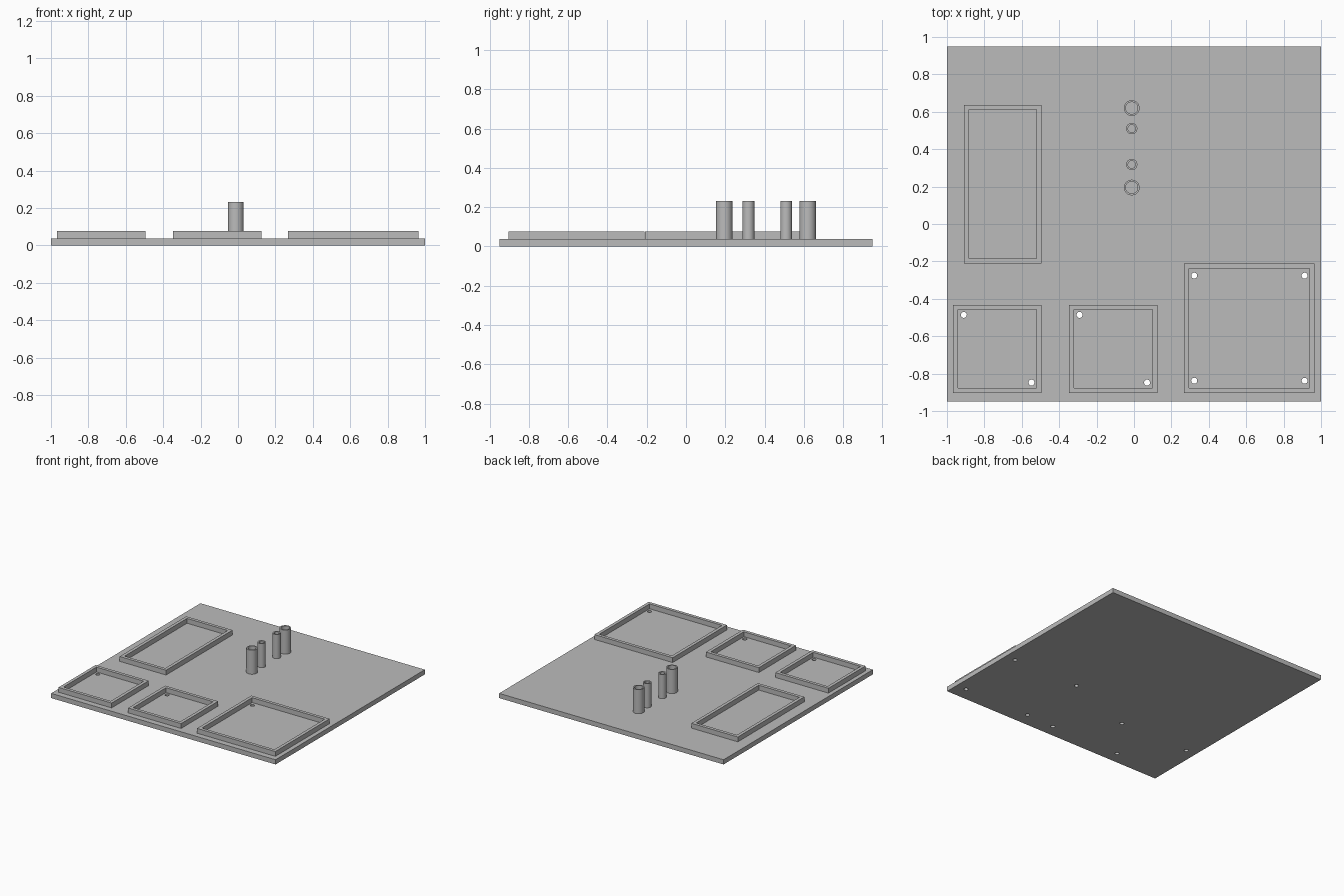
import bpy
import bmesh
from math import cos, sin, tau, radians

cube = bpy.data.objects.get("Cube")
if cube:
    bpy.data.objects.remove(cube)

grey = bpy.data.materials.new("plain grey")
grey.use_nodes = True
colour = (0.5, 0.5, 0.5, 1)
grey.diffuse_color = colour
grey.node_tree.nodes["Principled BSDF"].inputs["Base Color"].default_value = colour

PLATE_TOP, FRAME_TOP, TUBE_TOP = 0.038, 0.077, 0.232
WALL = 0.026


def rect(x0, x1, y0, y1):
    return [(x0, y0), (x1, y0), (x1, y1), (x0, y1)]


def circle(x, y, r, n=32):
    return [(x + r * cos(tau * i / n), y + r * sin(tau * i / n)) for i in range(n)]


def extrude_profile(name, loops, z0, z1):
    """Fill the first loop, leave the others open as holes, and extrude upward."""
    bm = bmesh.new()
    edges = []
    for loop in loops:
        verts = [bm.verts.new((x, y, z0)) for x, y in loop]
        edges += [bm.edges.new((v, verts[i - 1])) for i, v in enumerate(verts)]
    bmesh.ops.triangle_fill(bm, edges=edges, use_beauty=True)
    ext = bmesh.ops.extrude_face_region(bm, geom=bm.faces[:], use_keep_orig=True)
    top = [g for g in ext["geom"] if isinstance(g, bmesh.types.BMVert)]
    bmesh.ops.translate(bm, verts=top, vec=(0, 0, z1 - z0))
    bmesh.ops.recalc_face_normals(bm, faces=bm.faces[:])
    mesh = bpy.data.meshes.new(name)
    bm.to_mesh(mesh)
    bm.free()
    mesh.materials.append(grey)
    obj = bpy.data.objects.new(name, mesh)
    bpy.context.collection.objects.link(obj)
    bpy.ops.object.select_all(action="DESELECT")
    obj.select_set(True)
    bpy.context.view_layer.objects.active = obj
    bpy.ops.object.shade_smooth_by_angle(angle=radians(30))
    return obj


# Base plate with screw holes
screws = [(-0.91, -0.486), (-0.548, -0.848), (-0.291, -0.486), (0.07, -0.848)]
screws += [(x, y) for x in (0.322, 0.912) for y in (-0.276, -0.838)]
extrude_profile("base_plate",
                [rect(-1, 1, -0.95, 0.95)] + [circle(x, y, 0.016, 24) for x, y in screws],
                0, PLATE_TOP)

# Raised rectangular frames
frames = {
    "long_frame": (-0.908, -0.494, -0.21, 0.637),
    "right_small_frame": (-0.967, -0.494, -0.903, -0.432),
    "middle_small_frame": (-0.347, 0.125, -0.903, -0.432),
    "large_frame": (0.267, 0.965, -0.903, -0.212),
}
for name, (x0, x1, y0, y1) in frames.items():
    inner = rect(x0 + WALL, x1 - WALL, y0 + WALL, y1 - WALL)
    extrude_profile(name, [rect(x0, x1, y0, y1), inner], PLATE_TOP, FRAME_TOP)

# Row of upright hollow tubes: y, outer radius, inner radius
tubes = {
    "front_wide_tube": (0.195, 0.042, 0.032),
    "front_narrow_tube": (0.318, 0.030, 0.020),
    "back_narrow_tube": (0.51, 0.030, 0.020),
    "back_wide_tube": (0.62, 0.042, 0.032),
}
for name, (y, outer, inner) in tubes.items():
    extrude_profile(name, [circle(-0.012, y, outer), circle(-0.012, y, inner)],
                    PLATE_TOP, TUBE_TOP)
